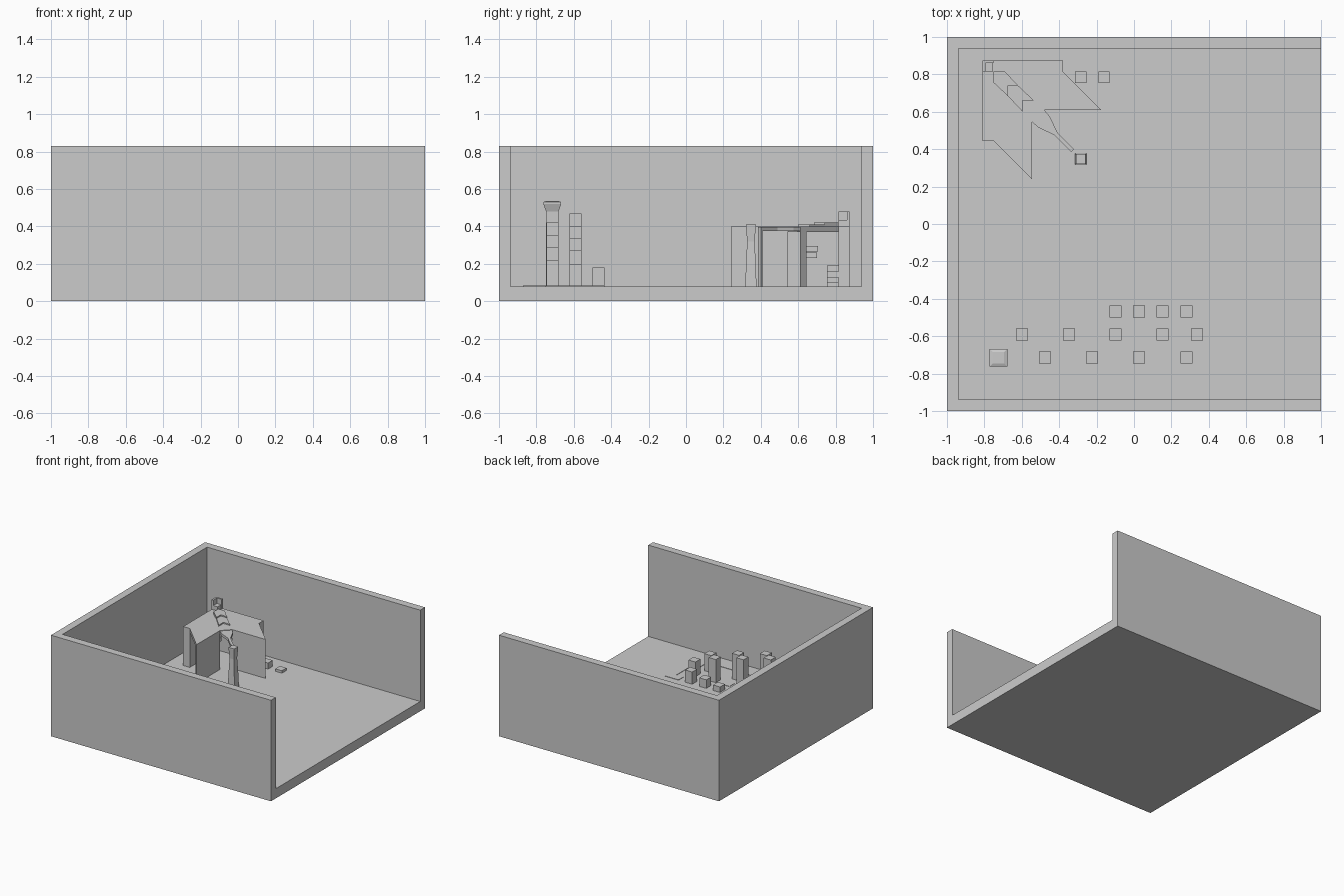
import bpy, bmesh

stone = bpy.data.materials.new("plain grey")
stone.diffuse_color = (0.6, 0.6, 0.6, 1)


def finish(name, bm):
    bmesh.ops.recalc_face_normals(bm, faces=bm.faces)
    me = bpy.data.meshes.new(name)
    bm.to_mesh(me)
    bm.free()
    me.materials.append(stone)
    ob = bpy.data.objects.new(name, me)
    bpy.context.collection.objects.link(ob)
    return ob


def prism(name, pts, z0, z1):
    """Extrude a plan outline from z0 to z1."""
    bm = bmesh.new()
    f = bm.faces.new([bm.verts.new((x, y, z0)) for x, y in pts])
    r = bmesh.ops.extrude_face_region(bm, geom=[f])
    for v in r["geom"]:
        if isinstance(v, bmesh.types.BMVert):
            v.co.z = z1
    return finish(name, bm)


def box(name, x0, x1, y0, y1, z0, z1):
    return prism(name, [(x0, y0), (x1, y0), (x1, y1), (x0, y1)], z0, z1)


def tower(name, cx, cy, rings):
    """Square post through (half width, z) rings."""
    bm = bmesh.new()
    loops = [[bm.verts.new((cx + sx * h, cy + sy * h, z))
              for sx, sy in ((-1, -1), (1, -1), (1, 1), (-1, 1))] for h, z in rings]
    bm.faces.new(loops[0])
    bm.faces.new(loops[-1])
    for a, b in zip(loops, loops[1:]):
        for i in range(4):
            j = (i + 1) % 4
            bm.faces.new((a[i], a[j], b[j], b[i]))
    return finish(name, bm)


def mirror(pts):
    """Reflect across the diagonal of the corner hut."""
    return [(-y + 0.065, -x + 0.065) for x, y in pts]


F = 0.08  # floor level

# Tray: floor and three walls, open on the right
box("floor", -1, 1, -1, 1, 0, F)
prism("surrounding_walls", [(1, 1), (-1, 1), (-1, -1), (1, -1), (1, -0.938),
                            (-0.938, -0.938), (-0.938, 0.938), (1, 0.938)], F, 0.83)

# Corner hut: outer walls and the two front walls with slanted ends
prism("hut_outer_wall", [(-0.81, 0.875), (-0.38, 0.875), (-0.38, 0.815), (-0.75, 0.815),
                         (-0.75, 0.445), (-0.81, 0.445)], F, 0.40)
front = [(-0.48, 0.61), (-0.175, 0.61), (-0.21, 0.645), (-0.48, 0.645)]
prism("hut_front_wall_right", front, F, 0.37)
prism("hut_front_wall_left", mirror(front), F, 0.37)

# Hut roof
half = [(-0.38, 0.875), (-0.38, 0.815), (-0.175, 0.61), (-0.48, 0.61)]
prism("hut_roof", [(-0.81, 0.875)] + half + mirror(half)[::-1], 0.37, 0.40)

# Raised chevrons along the roof diagonal
prism("roof_ridge_upper", [(-0.75, 0.815), (-0.69, 0.815), (-0.62, 0.74), (-0.675, 0.74),
                           (-0.675, 0.685), (-0.75, 0.755)], 0.40, 0.42)
prism("roof_ridge_lower", [(-0.675, 0.74), (-0.62, 0.74), (-0.535, 0.66), (-0.595, 0.66),
                           (-0.595, 0.60), (-0.675, 0.685)], 0.40, 0.41)
prism("entrance_canopy", [(-0.535, 0.60), (-0.48, 0.61), (-0.45, 0.575), (-0.41, 0.49),
                          (-0.32, 0.40), (-0.335, 0.385), (-0.425, 0.475),
                          (-0.51, 0.515), (-0.545, 0.545)], 0.375, 0.396)
prism("canopy_prop", [(-0.335, 0.385), (-0.32, 0.40), (-0.33, 0.41), (-0.345, 0.395)], F, 0.38)

# Chimney: low block with a taller L behind it
box("chimney_block", -0.805, -0.755, 0.815, 0.865, 0.40, 0.435)
prism("chimney_back", [(-0.81, 0.875), (-0.75, 0.875), (-0.75, 0.86), (-0.795, 0.86),
                       (-0.795, 0.815), (-0.81, 0.815)], 0.40, 0.48)

# Entrance column, tapering upwards
tower("entrance_column", -0.285, 0.347, [(0.03, F), (0.026, 0.2), (0.02, 0.32),
                                         (0.026, 0.40), (0.026, 0.41), (0.016, 0.41)])

# Stepping blocks winding into the hut
steps = [(-0.16, 0.785, 0.10), (-0.285, 0.785, 0.13), (-0.41, 0.785, 0.16),
         (-0.535, 0.785, 0.19), (-0.67, 0.67, 0.26), (-0.67, 0.675, 0.295)]
for i, (x, y, z) in enumerate(steps):
    z0 = F if i < 4 else z - 0.03
    box(f"hut_step_{i + 1}", x - 0.03, x + 0.03, y - 0.03, y + 0.03, z0, z)

# Flat border path round the post course
prism("course_border", [
    (-0.815, -0.435), (-0.315, -0.435), (-0.315, -0.497), (-0.753, -0.497),
    (-0.753, -0.557), (-0.69, -0.557), (-0.69, -0.622), (-0.753, -0.622),
    (-0.753, -0.81), (0.372, -0.81), (0.372, -0.685), (0.435, -0.685),
    (0.435, -0.497), (0.372, -0.497), (0.372, -0.435), (0.497, -0.435),
    (0.497, -0.75), (0.435, -0.75), (0.435, -0.872), (-0.815, -0.872)], F, F + 0.003)

# Posts by row: height rises along each row, flat pads between tall ones
P = F + 0.003
rows = {
    -0.467: [(-0.1, 0.10), (0.027, 0.125), (0.152, 0.15), (0.28, 0.18)],
    -0.59: [(0.337, 0.20), (0.152, 0.27), (0.027, P), (-0.1, 0.335), (-0.225, P),
            (-0.348, 0.40), (-0.475, P), (-0.6, 0.47)],
    -0.715: [(0.28, 0.22), (0.027, 0.29), (-0.1, P), (-0.225, 0.355), (-0.348, P),
             (-0.475, 0.42), (-0.6, P)],
}
for r, (y, posts) in enumerate(rows.items()):
    for i, (x, z) in enumerate(posts):
        box(f"course_post_{r + 1}_{i + 1}", x - 0.032, x + 0.032, y - 0.032, y + 0.032, F, z)

# Final post with flared capital
tower("capital_post", -0.725, -0.715, [(0.033, F), (0.033, 0.48), (0.048, 0.52),
                                       (0.048, 0.53), (0.03, 0.537)])
